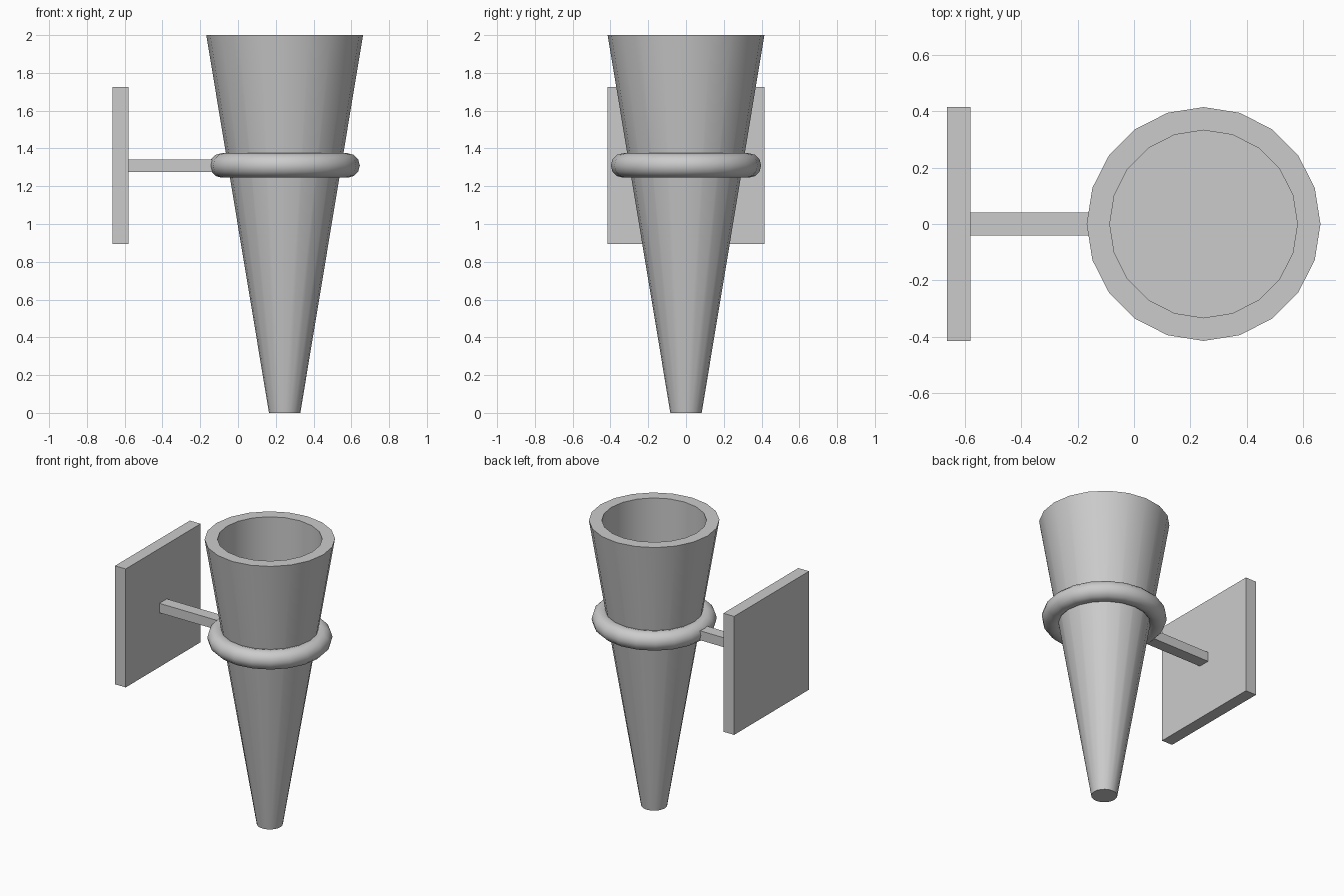
import bpy, bmesh, math

if "Cube" in bpy.data.objects:
    bpy.data.objects.remove(bpy.data.objects["Cube"])

CX = 0.247      # axis of the cup
SIDES = 20


def box(name, lo, hi):
    size = [b - a for a, b in zip(lo, hi)]
    bpy.ops.mesh.primitive_cube_add(size=1, location=[(a + b) / 2 for a, b in zip(lo, hi)])
    ob = bpy.context.object
    ob.name = name
    ob.scale = size
    bpy.ops.object.transform_apply(location=False, rotation=False, scale=True)
    return ob


def lathe(name, profile, sides):
    """Revolve (radius, z) points and cap both ends of the profile."""
    bm = bmesh.new()
    rings = [[bm.verts.new((r * math.cos(2 * math.pi * i / sides),
                            r * math.sin(2 * math.pi * i / sides), z))
              for i in range(sides)] for r, z in profile]
    for a, b in zip(rings, rings[1:]):
        for i in range(sides):
            j = (i + 1) % sides
            bm.faces.new((a[i], a[j], b[j], b[i]))
    bm.faces.new(rings[0][::-1])
    bm.faces.new(rings[-1])
    mesh = bpy.data.meshes.new(name)
    bm.to_mesh(mesh)
    bm.free()
    ob = bpy.data.objects.new(name, mesh)
    bpy.context.collection.objects.link(ob)
    return ob


def smooth(ob):
    bpy.ops.object.select_all(action='DESELECT')
    ob.select_set(True)
    bpy.context.view_layer.objects.active = ob
    bpy.ops.object.shade_smooth_by_angle(angle=math.radians(40))


# tapered cup with a straight-walled recess in the top
cup = lathe("cup", [(0.083, 0), (0.415, 2), (0.333, 2), (0.333, 1.6)], SIDES)
cup.location.x = CX
smooth(cup)

# holding ring
bpy.ops.mesh.primitive_torus_add(major_segments=SIDES, minor_segments=12,
                                 major_radius=0.333, minor_radius=0.065,
                                 location=(CX, 0, 1.31))
ring = bpy.context.object
ring.name = "holding_ring"
smooth(ring)

# bracket arm and wall plate
box("bracket_arm", (-0.582, -0.041, 1.276), (-0.09, 0.041, 1.342))
box("wall_plate", (-0.664, -0.415, 0.895), (-0.581, 0.415, 1.726))
